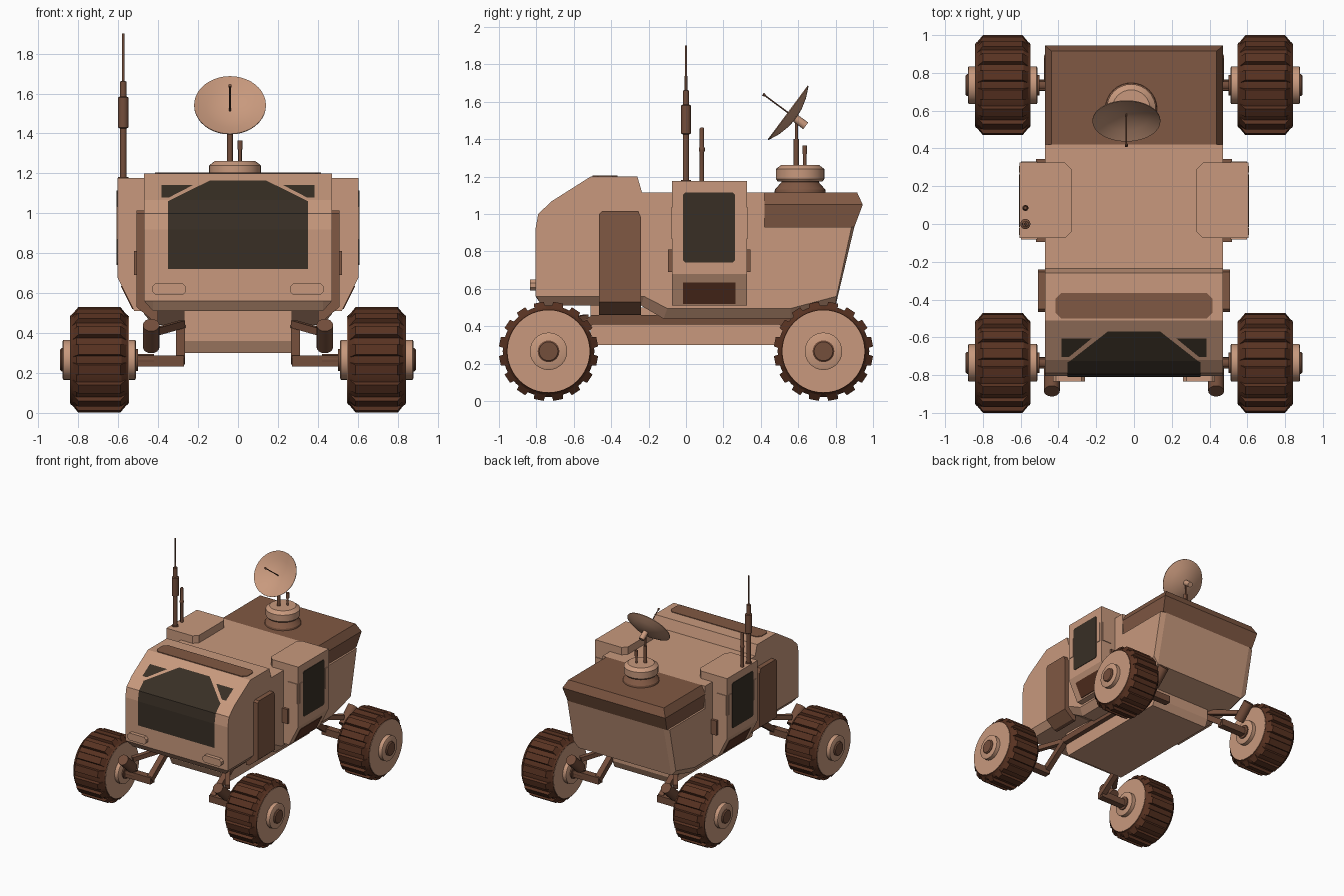
import bpy, bmesh, math
from mathutils import Vector

if "Cube" in bpy.data.objects:
    bpy.data.objects.remove(bpy.data.objects["Cube"])

def material(name, rgb):
    lin = [(c / 255 / 12.92) if c < 11 else ((c / 255 + 0.055) / 1.055) ** 2.4 for c in rgb]
    m = bpy.data.materials.new(name)
    m.diffuse_color = (*lin, 1)
    m.use_nodes = True
    m.node_tree.nodes["Principled BSDF"].inputs["Base Color"].default_value = m.diffuse_color
    return m

TAN = material("tan_paint", (200, 153, 125))
BROWN = material("brown_panel", (128, 88, 67))
STEEL = material("brown_metal", (116, 78, 59))
RUBBER = material("dark_brown_rubber", (88, 50, 33))
GLASS = material("dark_glass", (56, 47, 37))

def finish(name, bm, mat, mirror="", smooth=False, recalc=True):
    if recalc:
        bmesh.ops.remove_doubles(bm, verts=bm.verts, dist=1e-5)
        bmesh.ops.recalc_face_normals(bm, faces=bm.faces)
    me = bpy.data.meshes.new(name)
    bm.to_mesh(me)
    bm.free()
    me.materials.append(mat)
    ob = bpy.data.objects.new(name, me)
    bpy.context.collection.objects.link(ob)
    if smooth:
        bpy.ops.object.select_all(action='DESELECT')
        ob.select_set(True)
        bpy.context.view_layer.objects.active = ob
        bpy.ops.object.shade_smooth_by_angle(angle=math.radians(28))
    if mirror:
        mod = ob.modifiers.new("mirror", 'MIRROR')
        mod.use_axis = ("x" in mirror, "y" in mirror, False)
        mod.use_mirror_merge = False
    return ob

def add_loft(bm, sections):
    rings = [[bm.verts.new(p) for p in s] for s in sections]
    n = len(rings[0])
    for a, b in zip(rings, rings[1:]):
        for i in range(n):
            j = (i + 1) % n
            bm.faces.new((a[i], a[j], b[j], b[i]))
    bm.faces.new(rings[0])
    bm.faces.new(rings[-1])

def loft(name, sections, mat, mirror="", smooth=False):
    bm = bmesh.new()
    add_loft(bm, sections)
    return finish(name, bm, mat, mirror, smooth)

def prism(name, pts, axis, lo, hi, mat, mirror=""):
    """Extrude a 2D outline along one axis."""
    def place(p, d):
        return {"x": (d, p[0], p[1]), "y": (p[0], d, p[1]), "z": (p[0], p[1], d)}[axis]
    return loft(name, [[place(p, d) for p in pts] for d in (lo, hi)], mat, mirror)

def rect(a0, a1, b0, b1, c=0.0):
    if c == 0:
        return [(a0, b0), (a1, b0), (a1, b1), (a0, b1)]
    return [(a0 + c, b0), (a1 - c, b0), (a1, b0 + c), (a1, b1 - c),
            (a1 - c, b1), (a0 + c, b1), (a0, b1 - c), (a0, b0 + c)]

def box(name, x, y, z, mat, mirror=""):
    return prism(name, rect(*x, *y), "z", *z, mat, mirror)

def lathe(name, origin, axis, profile, mat, mirror="", segs=32, smooth=True):
    """Turn (distance, radius) pairs around an axis."""
    q = Vector(axis).to_track_quat('Z', 'Y')
    off = math.pi / 4 if segs == 4 else 0
    ang = [off + 2 * math.pi * i / segs for i in range(segs)]
    secs = [[Vector(origin) + q @ Vector((max(r, 1e-4) * math.cos(a), max(r, 1e-4) * math.sin(a), d))
             for a in ang] for d, r in profile]
    return loft(name, secs, mat, mirror, smooth)

def rod(name, p, q, r, mat, mirror="", segs=16):
    d = Vector(q) - Vector(p)
    return lathe(name, p, d, [(0, r), (d.length, r)], mat, mirror, segs, segs > 4)

# main body: side profile with lower side chamfers
FRONT = [(-0.805, 0.56), (-0.805, 0.92), (-0.79, 1.0), (-0.72, 1.067), (-0.51, 1.2)]
upper = FRONT + [(-0.26, 1.2), (-0.235, 1.115), (0.42, 1.115), (0.42, 0.93)]
inner = upper + [(0.90, 0.93), (0.80, 0.51), (0.56, 0.44), (-0.12, 0.44), (-0.24, 0.51), (-0.77, 0.51)]
outer = upper + [(0.885, 0.93), (0.805, 0.56), (0.56, 0.495), (-0.10, 0.495), (-0.225, 0.56), (-0.80, 0.56)]
loft("body", [[(x, *p) for p in prof] for x, prof in
              ((-0.47, outer), (-0.425, inner), (0.425, inner), (0.47, outer))], TAN)
prism("belly_box", [(-0.51, 0.36), (-0.48, 0.30), (0.55, 0.30), (0.58, 0.36), (0.58, 0.46), (-0.51, 0.515)],
      "x", -0.27, 0.27, TAN)

# rear cargo lid
loft("cargo_lid", [[(x, y, z) for x, y in rect(-w, w, 0.42, b)] for z, w, b in
                   ((0.93, 0.455, 0.90), (1.05, 0.472, 0.945), (1.115, 0.437, 0.915))], BROWN)
prism("roof_strip", rect(-0.415, 0.415, -0.50, -0.365, 0.03), "z", 1.195, 1.205, BROWN)

# windscreen panes that follow the front profile
def pane(name, pts, mirror=""):
    bm = bmesh.new()
    bm.faces.new([bm.verts.new((x, 0, z)) for x, z in pts])
    for _, z in FRONT[1:-1]:
        bmesh.ops.bisect_plane(bm, geom=bm.verts[:] + bm.edges[:] + bm.faces[:],
                               plane_co=(0, 0, z), plane_no=(0, 0, 1))
    for v in bm.verts:
        for (y0, z0), (y1, z1) in zip(FRONT, FRONT[1:]):
            if z0 <= v.co.z <= z1 + 1e-6:
                v.co.y = y0 + (y1 - y0) * (v.co.z - z0) / (z1 - z0) - 0.005
                break
    bm.normal_update()
    for f in bm.faces:
        if f.normal.y > 0:
            f.normal_flip()
    finish(name, bm, GLASS, mirror, recalc=False)

pane("windscreen", [(-0.352, 0.72), (0.352, 0.72), (0.352, 1.06), (0.14, 1.165), (-0.14, 1.165), (-0.352, 1.06)])
pane("corner_window", [(0.345, 1.08), (0.383, 1.08), (0.383, 1.142), (0.225, 1.142)], "x")
prism("headlight", rect(0.26, 0.43, 0.59, 0.65, 0.018), "y", -0.835, -0.80, TAN, "x")

# brown side panels
side = [(-0.465, 1.0), (-0.45, 1.015), (-0.255, 1.015), (-0.24, 0.98)]
loft("side_panel", [[(x, *p) for p in side + [(-0.24, b), (-0.465, b)]] for x, b in
                    ((0.40, 0.46), (0.43, 0.465), (0.508, 0.53))], BROWN, "x")

# side door modules
prism("door_module", [(0.40, 1.11), (0.605, 1.11), (0.605, 0.68), (0.52, 0.51), (0.40, 0.51)],
      "y", -0.075, 0.325, TAN, "x")
prism("door_roof", [(0.33, -0.04), (0.365, -0.075), (0.605, -0.075), (0.605, 0.325), (0.365, 0.325), (0.33, 0.29)],
      "z", 1.10, 1.177, TAN, "x")
prism("door_window", rect(-0.015, 0.262, 0.74, 1.115, 0.012), "x", 0.602, 0.609, GLASS, "x")
loft("door_kick_panel", [[(0.52 + 0.5 * (z - 0.51) + d, y, z) for y, z in rect(-0.015, 0.265, 0.52, 0.635)]
                         for d in (-0.003, 0.005)], RUBBER, "x")
for y in ((-0.081, -0.022), (0.272, 0.331)):
    box("door_grip", (0.51, 0.597), y, (0.87, 1.035), TAN, "x")
    prism("door_grip_plate", rect(y[0] + 0.024 * (y[0] < 0), y[1] - 0.024 * (y[0] > 0), 0.87, 1.035),
          "x", 0.60, 0.61, TAN, "x")
box("door_hinge", (0.46, 0.52), (-0.095, 0.345), (0.69, 0.81), BROWN, "x")

# wheels
WY, WZ = -0.735, 0.266
hub_at = (0, WY, WZ)
X = (1, 0, 0)
lathe("tyre", hub_at, X, [(0.55, 0.222), (0.585, 0.245), (0.81, 0.245), (0.84, 0.222)], RUBBER, "xy", 48)
lathe("wheel_disc", hub_at, X, [(0.547, 0.219), (0.843, 0.219)], TAN, "xy", 48)
lathe("wheel_hub", hub_at, X, [(0.51, 0.09), (0.515, 0.1), (0.875, 0.1), (0.88, 0.09)], TAN, "xy")
lathe("hub_cap", hub_at, X, [(0.50, 0.055), (0.885, 0.058), (0.892, 0.05)], STEEL, "xy")
bm = bmesh.new()
for i in range(16):
    a = 2 * math.pi * (i + 0.5) / 16
    u, t = Vector((0, math.cos(a), math.sin(a))), Vector((0, -math.sin(a), math.cos(a)))
    add_loft(bm, [[Vector((x, WY, WZ)) + u * r + t * s * (0.026 if r > 0.24 else 0.033)
                   for x, r in ((0.553, 0.218), (0.59, 0.265), (0.80, 0.265), (0.837, 0.218))]
                  for s in (-1, 1)])
finish("tyre_lugs", bm, RUBBER, "xy")

# suspension: rails, arms, axles, dampers
box("chassis_rail", (0.265, 0.31), (-0.51, 0.51), (0.41, 0.46), STEEL, "x")
rod("swing_arm", (0.288, -0.50, 0.435), (0.288, -0.745, 0.26), 0.032, STEEL, "xy", 4)
rod("axle_beam", (0.27, WY, 0.26), (0.50, WY, 0.26), 0.04, STEEL, "xy", 4)
rod("axle", (0.42, WY, WZ), (0.56, WY, WZ), 0.03, STEEL, "xy")
rod("damper_link", (0.28, -0.53, 0.445), (0.435, -0.76, 0.40), 0.026, STEEL, "xy", 4)
rod("damper", (0.435, -0.765, 0.33), (0.435, -0.885, 0.44), 0.042, STEEL, "xy")

# dish turret on the lid
lathe("turret_skirt", (-0.015, 0.61, 1.11), (0, 0, 1), [(0, 0.138), (0.02, 0.135), (0.06, 0.1), (0.08, 0.1)], BROWN)
lathe("turret", (-0.015, 0.61, 1.175), (0, 0, 1), [(0, 0.12), (0.012, 0.13), (0.065, 0.13), (0.088, 0.1)], TAN)
rod("dish_post_base", (-0.04, 0.59, 1.25), (-0.04, 0.59, 1.40), 0.014, STEEL)
rod("dish_post", (-0.04, 0.59, 1.38), (-0.04, 0.59, 1.50), 0.008, STEEL)
rod("turret_pin", (0.01, 0.635, 1.25), (0.01, 0.635, 1.36), 0.009, STEEL)
rod("turret_pin_head", (0.01, 0.635, 1.32), (0.01, 0.635, 1.365), 0.013, STEEL)
n = Vector((0, -0.803, 0.596))
base = Vector((-0.04, 0.588, 1.51))
lathe("dish", base, n, [(0, 0), (0.006, 0.06), (0.022, 0.12), (0.05, 0.18),
                        (0.055, 0.18), (0.028, 0.12), (0.012, 0.06), (0.006, 0)], TAN, "", 40)
rod("dish_mount", base + n * 0.004, base - n * 0.065, 0.022, TAN)
rod("dish_feed", base, base + n * 0.215, 0.004, STEEL, "", 8)
rod("dish_feed_tip", base + n * 0.207, base + n * 0.22, 0.008, STEEL, "", 8)

# whip antennas on the left door roof
lathe("tall_antenna", (-0.575, 0, 1.17), (0, 0, 1),
      [(0, 0.026), (0.012, 0.026), (0.013, 0.017), (0.255, 0.017), (0.26, 0.027), (0.41, 0.027), (0.415, 0.017),
       (0.49, 0.016), (0.493, 0.007), (0.73, 0.006)], STEEL, "", 16)
lathe("short_antenna", (-0.575, 0.085, 1.17), (0, 0, 1),
      [(0, 0.012), (0.16, 0.012), (0.17, 0.016), (0.18, 0.016), (0.19, 0.012), (0.285, 0.012), (0.292, 0.008)],
      STEEL, "", 16)
